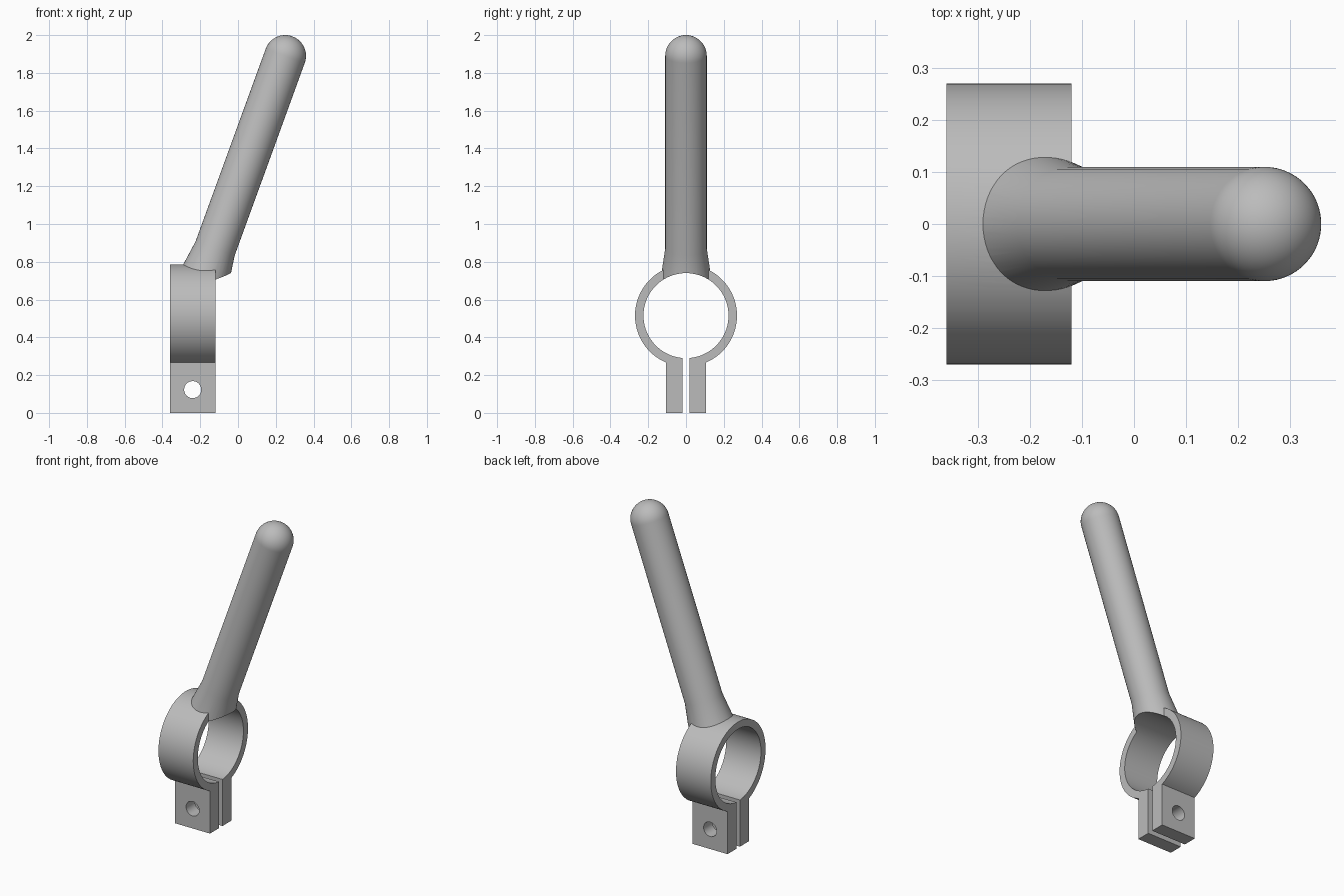
import bpy, bmesh
from math import sin, cos, pi, radians, asin
from mathutils import Matrix

if "Cube" in bpy.data.objects:
    bpy.data.objects.remove(bpy.data.objects["Cube"], do_unlink=True)

CLAMP_X, WIDTH = -0.24, 0.24         # clamp centre and width along x
RING_Z, OUTER, BORE = 0.515, 0.27, 0.225
LUG_Y, SLOT_Y = 0.105, 0.018
GRIP_R, TILT = 0.11, radians(20)

steel = bpy.data.materials.new("grey steel")
steel.use_nodes = True
colour = (0.5, 0.5, 0.5, 1)
steel.diffuse_color = colour
steel.node_tree.nodes["Principled BSDF"].inputs["Base Color"].default_value = colour


def make_object(name, bm):
    bmesh.ops.recalc_face_normals(bm, faces=bm.faces)
    mesh = bpy.data.meshes.new(name)
    bm.to_mesh(mesh)
    bm.free()
    mesh.materials.append(steel)
    obj = bpy.data.objects.new(name, mesh)
    bpy.context.collection.objects.link(obj)
    return obj


def rod(name, radius, length, axis, location):
    bm = bmesh.new()
    turn = Matrix.Rotation(pi / 2, 4, "Y" if axis == "x" else "X")
    bmesh.ops.create_cone(bm, cap_ends=True, segments=96, radius1=radius, radius2=radius,
                          depth=length, matrix=Matrix.Translation(location) @ turn)
    return make_object(name, bm)


def combine(target, tool, operation):
    tool.hide_render = True
    mod = target.modifiers.new(operation, "BOOLEAN")
    mod.operation, mod.object, mod.solver = operation, tool, "EXACT"
    bpy.context.view_layer.objects.active = target
    bpy.ops.object.modifier_apply(modifier=mod.name)
    bpy.data.objects.remove(tool, do_unlink=True)


# Clamp body: round outline running down into two square lugs
bm = bmesh.new()
start = asin(LUG_Y / OUTER)
steps = 96
outline = [(-LUG_Y, 0), (LUG_Y, 0)]
for i in range(steps + 1):
    a = start + (2 * pi - 2 * start) * i / steps
    outline.append((OUTER * sin(a), RING_Z - OUTER * cos(a)))
face = bm.faces.new([bm.verts.new((CLAMP_X - WIDTH / 2, y, z)) for y, z in outline])
side = bmesh.ops.extrude_face_region(bm, geom=[face])
moved = [v for v in side["geom"] if isinstance(v, bmesh.types.BMVert)]
bmesh.ops.translate(bm, verts=moved, vec=(WIDTH, 0, 0))
clamp = make_object("clamp_with_lever", bm)

# Lever: turned profile with flared root and domed tip
bm = bmesh.new()
profile = [(0, -1.385), (0.153, -1.385), (GRIP_R, -1.085)]
profile += [(GRIP_R * cos(a), GRIP_R * sin(a)) for a in [i * pi / 32 for i in range(17)]]
points = [bm.verts.new((r, 0, z)) for r, z in profile]
edges = [bm.edges.new(pair) for pair in zip(points, points[1:])]
bmesh.ops.spin(bm, geom=points + edges, cent=(0, 0, 0), axis=(0, 0, 1),
               angle=2 * pi, steps=64)
bmesh.ops.remove_doubles(bm, verts=bm.verts, dist=0.0001)
bm.transform(Matrix.Translation((0.25, 0, 1.89)) @ Matrix.Rotation(TILT, 4, "Y"))
combine(clamp, make_object("lever", bm), "UNION")

# Bore through the ring, also hollowing the lever root
combine(clamp, rod("bore_cutter", BORE, 2, "x", (0, 0, RING_Z)), "DIFFERENCE")

# Slot between the lugs
bm = bmesh.new()
bmesh.ops.create_cube(bm, size=1)
bm.transform(Matrix.Translation((CLAMP_X, 0, 0.15)) @ Matrix.Diagonal((1, 2 * SLOT_Y, 0.5, 1)))
combine(clamp, make_object("slot_cutter", bm), "DIFFERENCE")

# Bolt hole through both lugs
combine(clamp, rod("bolt_cutter", 0.045, 1, "y", (CLAMP_X, 0, 0.123)), "DIFFERENCE")

bpy.ops.object.select_all(action="DESELECT")
clamp.select_set(True)
bpy.context.view_layer.objects.active = clamp
bpy.ops.object.shade_smooth_by_angle(angle=radians(30))
